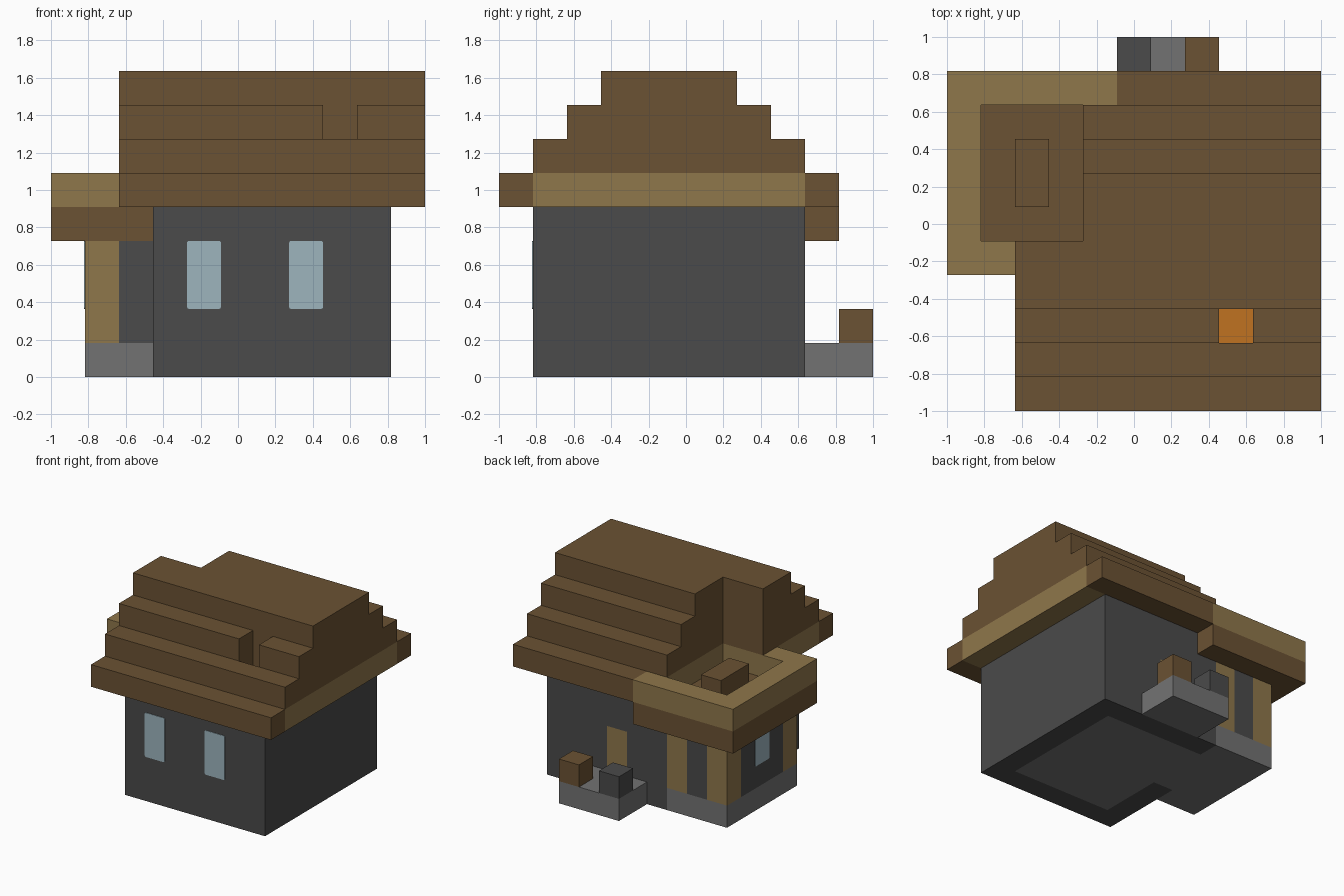
import bpy
import bmesh
from itertools import product
from mathutils import Vector

if "Cube" in bpy.data.objects:
    bpy.data.objects.remove(bpy.data.objects["Cube"], do_unlink=True)

U = 2 / 11  # edge length of one building block


def material(name, rgb):
    mat = bpy.data.materials.new(name)
    mat.use_nodes = True
    mat.diffuse_color = (*rgb, 1)
    mat.node_tree.nodes["Principled BSDF"].inputs["Base Color"].default_value = (*rgb, 1)
    return mat


DARK = material("dark stone", (0.069, 0.069, 0.069))
GREY = material("grey stone", (0.171, 0.171, 0.171))
BROWN = material("brown wood", (0.147, 0.084, 0.033))
TAN = material("tan planks", (0.275, 0.184, 0.070))
GLASS = material("pale blue glass", (0.337, 0.462, 0.515))
FIRE = material("orange fire", (0.527, 0.168, 0.015))


def place(block):
    """Block coordinates to model space."""
    return Vector((block[0] * U - 1, block[1] * U - 1, block[2] * U))


def finish(name, bm, mat):
    mesh = bpy.data.meshes.new(name)
    bm.to_mesh(mesh)
    bm.free()
    mesh.materials.append(mat)
    obj = bpy.data.objects.new(name, mesh)
    bpy.context.collection.objects.link(obj)
    return obj


def cells(boxes):
    """All block cells inside boxes given as x, y and z ranges."""
    return {c for xs, ys, zs in boxes
            for c in product(range(*xs), range(*ys), range(*zs))}


def blocks(name, mat, add, cut=()):
    """One clean shell round the joined boxes, minus the cut boxes."""
    solid = cells(add) - cells(cut)
    bm = bmesh.new()
    for cell, axis, side in product(sorted(solid), range(3), (0, 1)):
        beside = list(cell)
        beside[axis] += 2 * side - 1
        if tuple(beside) in solid:
            continue
        a, b = (axis + 1) % 3, (axis + 2) % 3
        corners = []
        for da, db in ((0, 0), (1, 0), (1, 1), (0, 1)):
            p = list(cell)
            p[axis] += side
            p[a] += da
            p[b] += db
            corners.append(bm.verts.new(place(p)))
        bm.faces.new(corners if side else corners[::-1])
    bmesh.ops.remove_doubles(bm, verts=bm.verts, dist=0.001)
    bmesh.ops.dissolve_limit(bm, angle_limit=0.01, verts=bm.verts, edges=bm.edges)
    return finish(name, bm, mat)


def window(name, centre, axis):
    """Thin pane with softened corners, facing along the given axis."""
    size = Vector((U, U, 2 * U))
    size[axis] = 0.008
    bm = bmesh.new()
    bmesh.ops.create_cube(bm, size=1)
    for v in bm.verts:
        v.co = Vector(v.co[i] * size[i] for i in range(3)) + place(centre)
    edges = [e for e in bm.edges
             if abs(e.verts[0].co[axis] - e.verts[1].co[axis]) > 0.004]
    bmesh.ops.bevel(bm, geom=edges, offset=0.01, segments=2, profile=0.5,
                    affect='EDGES')
    finish(name, bm, GLASS)


SHAFT = ((8, 9), (2, 3), (5, 9))
BALCONY = ((1, 4), (5, 9), (5, 9))
DOOR = ((6, 7), (8, 9), (1, 3))

# House walls and floor
blocks("house_walls", DARK, [((3, 10), (1, 9), (0, 5))],
       [((4, 9), (2, 8), (0, 5)), ((3, 4), (5, 9), (0, 5)), DOOR])
blocks("floor", GREY, [((4, 9), (2, 8), (0, 1)), ((1, 4), (5, 9), (0, 1)),
                       ((1, 3), (4, 5), (0, 1))])
blocks("back_door", TAN, [DOOR])
blocks("hearth_fire", FIRE, [((8, 9), (2, 3), (1, 2))])

# Side bay
for label, x, y in (("front", 1, 4), ("corner", 1, 8), ("inner", 3, 8)):
    blocks("bay_" + label + "_post", TAN, [((x, x + 1), (y, y + 1), (1, 4))])
blocks("bay_walls", DARK, [((2, 3), (8, 9), (1, 4)), ((1, 2), (5, 8), (1, 4)),
                           ((2, 3), (4, 5), (1, 4))])

# Windows
window("front_right_window", (4.5, 1, 3), 1)
window("front_left_window", (7.5, 1, 3), 1)
window("bay_window", (1, 6.5, 3), 0)

# Balcony on top of the bay
blocks("balcony_floor", BROWN, [((0, 3), (4, 10), (4, 5)), ((3, 4), (5, 10), (4, 5)),
                                ((4, 5), (9, 10), (4, 5))])
blocks("balcony_bench", BROWN, [((2, 3), (6, 8), (5, 6))])

# Plank band under the roof, joined to the balcony parapet
blocks("plank_band_and_parapet", TAN,
       [((2, 11), (1, 9), (5, 6)), ((0, 1), (4, 10), (5, 6)),
        ((1, 2), (4, 5), (5, 6)), ((1, 5), (9, 10), (5, 6))],
       [BALCONY, SHAFT])

# Stepped roof with its eaves, chimney shaft and balcony cut-out
steps = [((2, 11), (i + 1, (9, 8, 7)[i]), (i + 6, i + 7)) for i in range(3)]
eaves = [((2, 11), (0, 1), (5, 6)), ((5, 11), (9, 10), (5, 6))]
blocks("stepped_roof", BROWN, steps + eaves, [BALCONY, SHAFT])

# Back doorstep with two blocks on its outer edge
blocks("doorstep", GREY, [((5, 8), (9, 11), (0, 1))])
blocks("doorstep_stone", DARK, [((5, 6), (10, 11), (1, 2))])
blocks("doorstep_crate", BROWN, [((7, 8), (10, 11), (1, 2))])
